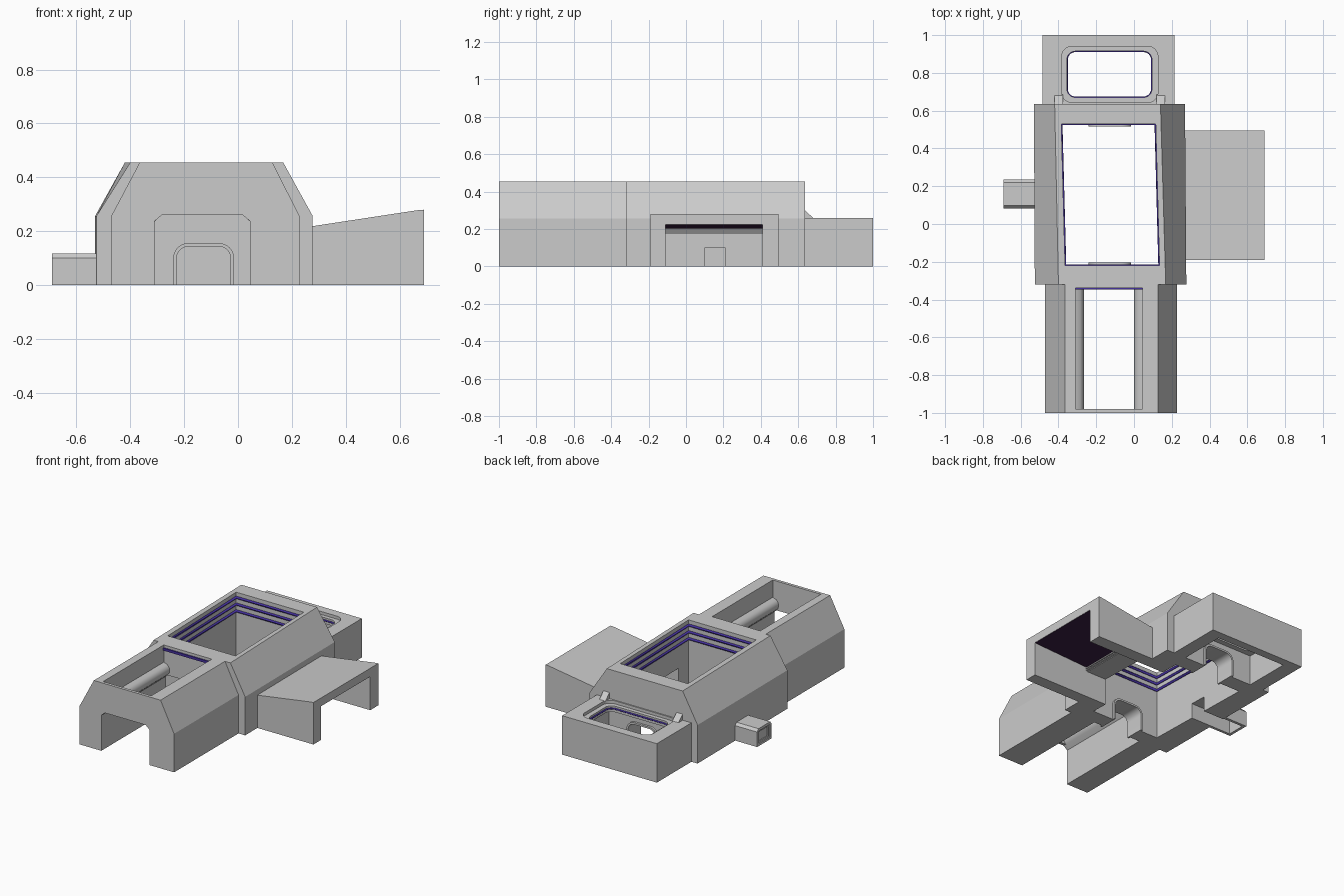
import bpy, bmesh, math

if "Cube" in bpy.data.objects:
    bpy.data.objects.remove(bpy.data.objects["Cube"])


def prism(name, axis, a, b, pts, pts2=None, col=None, smooth=False):
    """Extrude a 2D profile along an axis; pts2 is an optional end profile."""
    place = {'x': lambda p, d: (d, p[0], p[1]),
             'y': lambda p, d: (p[0], d, p[1]),
             'z': lambda p, d: (p[0], p[1], d)}[axis]
    bm = bmesh.new()
    lo = [bm.verts.new(place(p, a)) for p in pts]
    hi = [bm.verts.new(place(p, b)) for p in (pts2 or pts)]
    bm.faces.new(lo)
    bm.faces.new(hi[::-1])
    n = len(pts)
    for i in range(n):
        j = (i + 1) % n
        bm.faces.new((lo[i], hi[i], hi[j], lo[j]))
    bmesh.ops.recalc_face_normals(bm, faces=bm.faces)
    me = bpy.data.meshes.new(name)
    bm.to_mesh(me)
    bm.free()
    ob = bpy.data.objects.new(name, me)
    bpy.context.collection.objects.link(ob)
    if col:
        me.materials.append(col)
    if smooth:
        shade(ob)
    return ob


def shade(ob):
    bpy.ops.object.select_all(action='DESELECT')
    ob.select_set(True)
    bpy.context.view_layer.objects.active = ob
    bpy.ops.object.shade_smooth_by_angle(angle=math.radians(30))


def cut(ob, *args):
    """Subtract a prism from ob."""
    c = prism("cutter", *args)
    c.hide_render = True
    m = ob.modifiers.new("cut", 'BOOLEAN')
    m.operation, m.solver, m.object = 'DIFFERENCE', 'EXACT', c
    bpy.context.view_layer.objects.active = ob
    bpy.ops.object.modifier_apply(modifier=m.name)
    bpy.data.objects.remove(c)


def rect(u0, u1, v0, v1):
    return [(u0, v0), (u1, v0), (u1, v1), (u0, v1)]


def arc(cx, cy, r, a0, n=6):
    return [(cx + r * math.cos(math.radians(a0 + 90 * i / n)),
             cy + r * math.sin(math.radians(a0 + 90 * i / n))) for i in range(n + 1)]


def round_rect(u0, u1, v0, v1, r):
    return (arc(u1 - r, v1 - r, r, 0) + arc(u0 + r, v1 - r, r, 90)
            + arc(u0 + r, v0 + r, r, 180) + arc(u1 - r, v0 + r, r, 270))


def arch(u0, u1, h, r, base=0.0):
    return [(u0, base), (u1, base)] + arc(u1 - r, h - r, r, 0) + arc(u0 + r, h - r, r, 90)


def tube(name, pts, z, r, col):
    cu = bpy.data.curves.new(name, 'CURVE')
    cu.dimensions = '3D'
    cu.bevel_depth, cu.bevel_resolution = r, 2
    sp = cu.splines.new('POLY')
    sp.points.add(len(pts) - 1)
    for p, q in zip(sp.points, pts):
        p.co = (q[0], q[1], z, 1)
    sp.use_cyclic_u = True
    cu.materials.append(col)
    ob = bpy.data.objects.new(name, cu)
    bpy.context.collection.objects.link(ob)


def material(name, c):
    m = bpy.data.materials.new(name)
    m.diffuse_color = c
    m.use_nodes = True
    m.node_tree.nodes["Principled BSDF"].inputs["Base Color"].default_value = m.diffuse_color
    return m


blue = material("blue_light", (0.06, 0.03, 0.35, 1))
purple = material("purple_panel", (0.045, 0.015, 0.06, 1))

# Main room: slightly skewed shell with a roof opening
room = prism("main_room", 'y', -0.32, 0.635,
             [(-.525, 0), (-.525, .257), (-.40, .455), (.168, .455), (.277, .257), (.277, 0)],
             [(-.53, 0), (-.53, .257), (-.42, .455), (.14, .455), (.27, .257), (.27, 0)])
well = [(-.365, -.22), (.135, -.22), (.115, .53), (-.385, .53)]
cut(room, 'z', -.1, .6, well)
cut(room, 'y', -.4, -.15, arch(-.235, -.02, .15, .05, -.1))
cut(room, 'y', .48, .7, arch(-.235, -.02, .15, .05, -.1))
cut(room, 'x', .05, .4, rect(-.11, .41, -.1, .175))
cut(room, 'x', -.6, -.3, rect(.1, .21, -.1, .1))
for z in (.42, .375, .33):
    tube("room_light_strip", well, z, .009, blue)

# Rounded frames of the front and back doors
for name, y0, y1 in (("front_door_frame", -.335, -.205), ("back_door_frame", .515, .65)):
    f = prism(name, 'y', y0, y1, arch(-.24, -.015, .156, .055))
    cut(f, 'y', y0 - .1, y1 + .1, arch(-.228, -.027, .144, .045, -.1))
    shade(f)

# Front corridor with passage and roof opening
hall = prism("front_corridor", 'y', -1, -.32,
             [(-.47, 0), (-.47, .257), (-.365, .455), (.128, .455), (.228, .257), (.228, 0)])
cut(hall, 'y', -1.1, -.2, [(-.31, -.1), (.045, -.1), (.045, .237), (.018, .26),
                           (-.283, .26), (-.31, .237)])
cut(hall, 'z', .1, .6, rect(-.31, .045, -.98, -.34))

# Rails along both corridor walls
rail = [(0, .235), (.027, .26), (.04, .275), (.045, .295), (.04, .315), (.027, .33), (0, .34)]
for x, s in ((-.311, 1), (.046, -1)):
    prism("corridor_rail", 'y', -.981, -.339, [(x + s * u, v) for u, v in rail], smooth=True)
prism("corridor_light_strip", 'y', -.347, -.339, rect(-.31, .045, .42, .437), col=blue)

# Back annex with stepped rounded roof opening
annex = prism("back_annex", 'y', .635, 1, rect(-.485, .215, 0, .26))
cut(annex, 'z', -.1, .2, rect(-.385, .125, .6, .945))
cut(annex, 'z', .1, .4, round_rect(-.355, .095, .67, .915, .045))
cut(annex, 'z', .24, .4, round_rect(-.383, .127, .643, .941, .055))
shade(annex)
tube("annex_light_ring", round_rect(-.356, .096, .669, .916, .045), .222, .006, blue)

# Wedge brackets between room and back annex
for x, s in ((-.42, 1), (.165, -1)):
    prism("wedge_bracket", 'x', x, x + s * .045, [(.63, .255), (.685, .255), (.63, .305)])

# Right bay with sloping roof and wide opening
bay = prism("right_bay", 'y', -.19, .495, [(.25, 0), (.69, 0), (.69, .28), (.665, .278),
                                         (.277, .219), (.25, .219)])
cut(bay, 'y', -.11, .41, [(.2, -.1), (.8, -.1), (.8, .23), (.2, .202)])
prism("bay_ceiling", 'y', -.11, .41, [(.277, .203), (.688, .223), (.688, .229), (.277, .208)],
      col=purple)
for z in (.179, .192):
    prism("bay_lintel_ledge", 'y', -.11, .41, rect(.27, .288, z, z + .007))

# Left stub duct with framed end
stub = prism("left_duct", 'x', -.69, -.515, [(.082, 0), (.235, 0), (.235, .1), (.22, .117),
                                             (.097, .117), (.082, .1)])
cut(stub, 'x', -.672, -.4, rect(.1, .217, -.1, .1))
cut(stub, 'x', -.8, -.683, rect(.1, .217, .015, .1))
cut(stub, 'x', -.8, -.678, rect(.112, .205, .027, .088))
